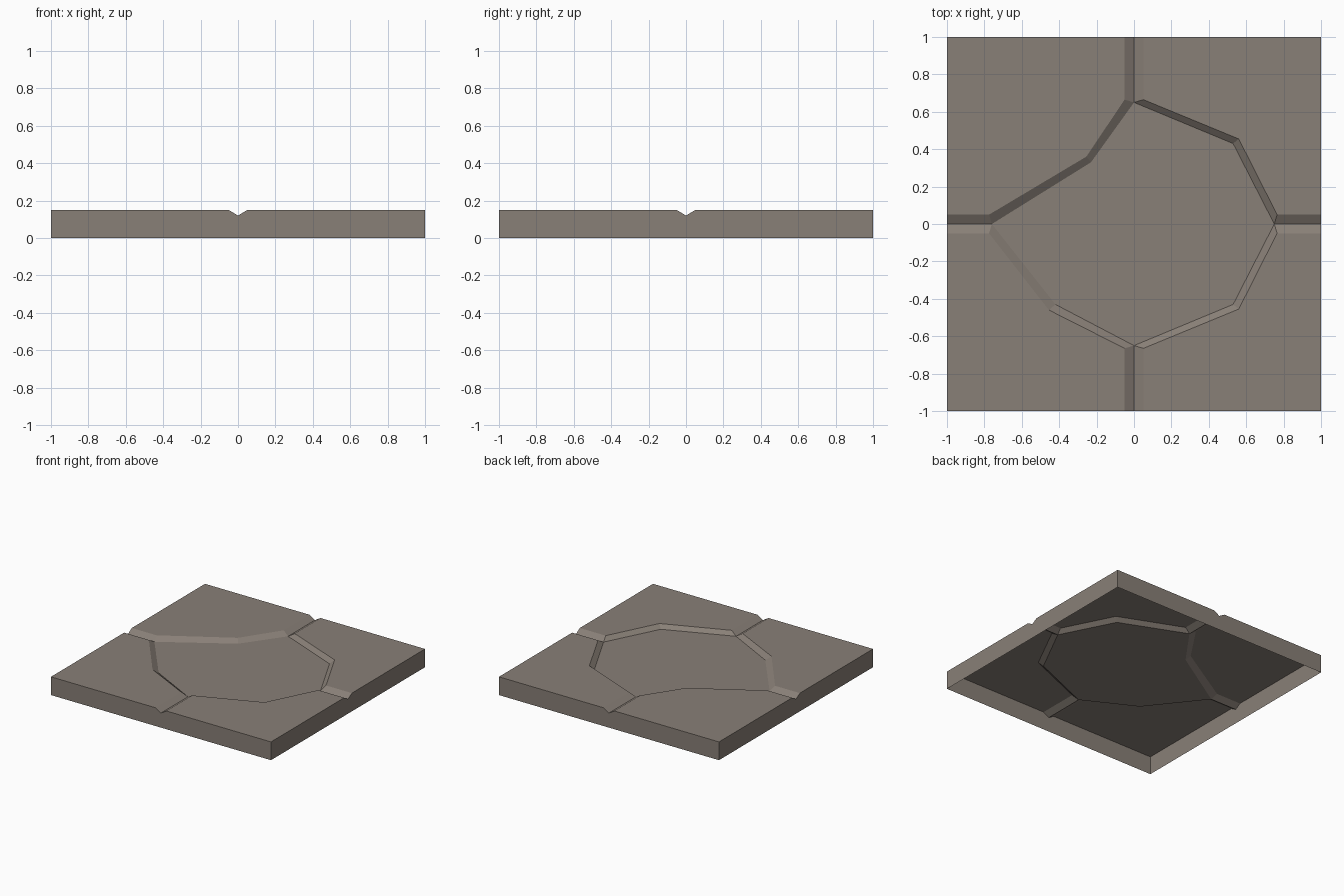
import bpy, bmesh

if "Cube" in bpy.data.objects:
    bpy.data.objects.remove(bpy.data.objects["Cube"])

TOP, FLOOR, HALF, GROOVE = 0.15, 0.12, 1.0, 0.05

stone = bpy.data.materials.new("warm grey stone")
stone.diffuse_color = (0.25, 0.215, 0.185, 1)
stone.use_nodes = True
stone.node_tree.nodes["Principled BSDF"].inputs["Base Color"].default_value = stone.diffuse_color

# Sunken centre, counter-clockwise: groove mouths on the axes, corners between
mouths = [(0.75, 0), (0, 0.65), (-0.76, 0), (0, -0.65)]
inner = [(0.53, 0.43), (-0.23, 0.33), (-0.42, -0.43), (0.53, -0.43)]
outer = [(0.56, 0.455), (-0.255, 0.36), (-0.455, -0.46), (0.56, -0.455)]
dirs = [(1, 0), (0, 1), (-1, 0), (0, -1)]

bm = bmesh.new()


def face(*pts):
    bm.faces.new([bm.verts.new(p) for p in pts])


def mouth_edge(i, side):
    """Top corner where a groove meets the sunken centre."""
    (mx, my), (dx, dy) = mouths[i], dirs[i]
    return (mx + dx * 0.015 - dy * GROOVE * side, my + dy * 0.015 + dx * GROOVE * side, TOP)


def rim(i, side, z):
    """Point on the outer edge beside (or at) a groove."""
    dx, dy = dirs[i]
    return (dx * HALF - dy * GROOVE * side, dy * HALF + dx * GROOVE * side, z)


# Sunken floor
face(*[(*p, FLOOR) for i in range(4) for p in (mouths[i], inner[i])])

for i in range(4):
    j = (i + 1) % 4
    d, e = dirs[i], dirs[j]
    corner = (d[0] + e[0], d[1] + e[1])
    a, b = mouth_edge(i, 1), mouth_edge(j, -1)
    m, n = (*mouths[i], FLOOR), (*mouths[j], FLOOR)
    k, o = (*inner[i], FLOOR), (*outer[i], TOP)
    # Corner paving plate
    face(a, rim(i, 1, TOP), (*corner, TOP), rim(j, -1, TOP), b, o)
    # Bevels down to the sunken floor
    face(m, a, o, k)
    face(k, o, b, n)
    # Both slopes of the V groove
    face(m, rim(i, 0, FLOOR), rim(i, 1, TOP), a)
    face(rim(i, 0, FLOOR), m, mouth_edge(i, -1), rim(i, -1, TOP))
    # Notched side wall, open underneath
    h = (i - 1) % 4
    start = (d[0] + dirs[h][0], d[1] + dirs[h][1])
    face((*start, 0), (*corner, 0), (*corner, TOP), rim(i, 1, TOP),
         rim(i, 0, FLOOR), rim(i, -1, TOP), (*start, TOP))

bmesh.ops.remove_doubles(bm, verts=bm.verts, dist=0.0005)
mesh = bpy.data.meshes.new("stone_tile")
bm.to_mesh(mesh)
bm.free()
mesh.materials.append(stone)
bpy.context.collection.objects.link(bpy.data.objects.new("stone_tile", mesh))
